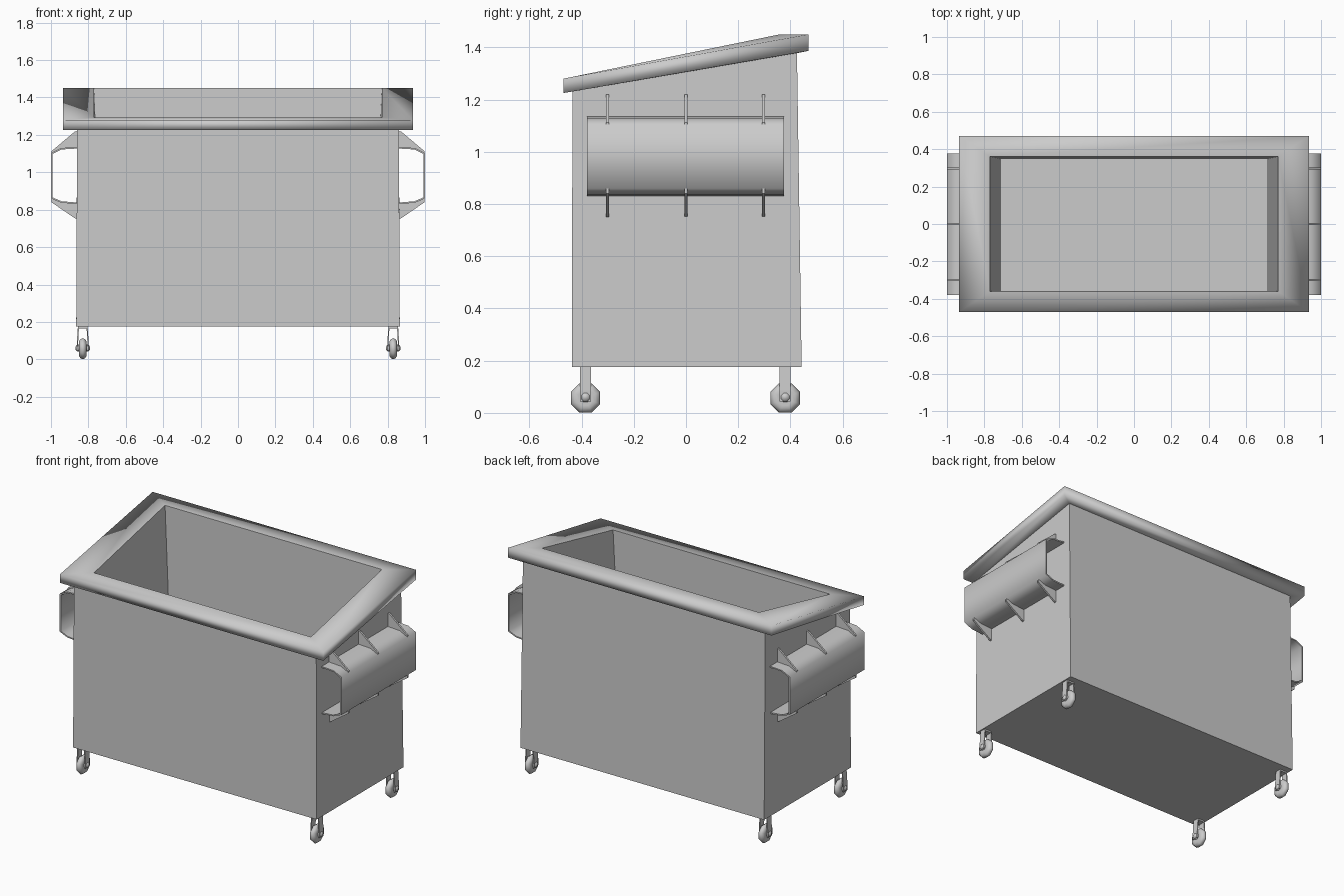
import bpy, bmesh, math
from mathutils import Matrix

if "Cube" in bpy.data.objects:
    bpy.data.objects.remove(bpy.data.objects["Cube"])


def make(name, bm, smooth=None):
    me = bpy.data.meshes.new(name)
    bm.to_mesh(me)
    bm.free()
    ob = bpy.data.objects.new(name, me)
    bpy.context.collection.objects.link(ob)
    if smooth is not None:
        bpy.ops.object.select_all(action='DESELECT')
        ob.select_set(True)
        bpy.context.view_layer.objects.active = ob
        bpy.ops.object.shade_smooth_by_angle(angle=math.radians(smooth))
    return ob


def ring(x, y0, z0, y1, z1):
    """Rectangle, counter-clockwise from above, with front and back heights."""
    return [(-x, y0, z0), (x, y0, z0), (x, y1, z1), (-x, y1, z1)]


def loft(name, rings, cap_start=False, cap_end=False, smooth=None):
    bm = bmesh.new()
    vs = [[bm.verts.new(p) for p in r] for r in rings]
    for a, b in zip(vs, vs[1:]):
        n = len(a)
        for i in range(n):
            j = (i + 1) % n
            bm.faces.new((a[i], a[j], b[j], b[i]))
    if cap_start:
        bm.faces.new(vs[0][::-1])
    if cap_end:
        bm.faces.new(vs[-1])
    return make(name, bm, smooth)


def prism(name, profile, y0, y1, side=1, smooth=None):
    """Extrude an x-z outline along y."""
    bm = bmesh.new()
    f = bm.faces.new([bm.verts.new((side * x, y0, z)) for x, z in profile])
    r = bmesh.ops.extrude_face_region(bm, geom=[f])
    for v in r['geom']:
        if isinstance(v, bmesh.types.BMVert):
            v.co.y = y1
    bmesh.ops.recalc_face_normals(bm, faces=bm.faces)
    return make(name, bm, smooth)


def lathe(name, profile, centre, sides, smooth=60):
    """Revolve (x, radius) points about an x-parallel axis, flats facing down."""
    cx, cy, cz = centre
    rings = []
    for x, r in profile:
        ang = [2 * math.pi * (i + 0.5) / sides for i in range(sides)]
        rings.append([(cx + x, cy + r * math.cos(a), cz + r * math.sin(a)) for a in ang])
    return loft(name, rings, True, True, smooth)


# Bin body, sloping rim and inner liner
body_top = ring(0.86, -0.435, 1.231, 0.425, 1.378)
inner_top = ring(0.77, -0.36, 1.292, 0.36, 1.45)
loft("bin_body", [ring(0.865, -0.437, 0.175, 0.443, 0.175), body_top], cap_start=True)
loft("rim", [body_top,
             ring(0.935, -0.47, 1.225, 0.47, 1.387),
             ring(0.935, -0.47, 1.28, 0.47, 1.45),
             inner_top], smooth=180)
loft("bin_liner", [inner_top, ring(0.71, -0.357, 0.2, 0.347, 0.2)], cap_end=True)

# Fork sleeves with stiffening ribs
sleeve = [(0.858, 1.135), (0.945, 1.13), (1.0, 1.103), (1.0, 0.86), (0.945, 0.837), (0.858, 0.83),
          (0.858, 0.838), (0.943, 0.845), (0.992, 0.866), (0.992, 1.097), (0.943, 1.122), (0.858, 1.127)]
rib_top = [(0.858, 1.22), (0.872, 1.218), (0.998, 1.112), (0.998, 1.1), (0.945, 1.125), (0.858, 1.13)]
rib_low = [(0.858, 0.75), (0.872, 0.754), (0.998, 0.84), (0.998, 0.862), (0.945, 0.842), (0.858, 0.834)]
for side, label in ((1, "right"), (-1, "left")):
    prism(f"fork_sleeve_{label}", sleeve, -0.38, 0.376, side, smooth=70)
    for y in (-0.3, 0, 0.297):
        prism(f"sleeve_rib_upper_{label}", rib_top, y - 0.006, y + 0.006, side)
        prism(f"sleeve_rib_lower_{label}", rib_low, y - 0.006, y + 0.006, side)

# Casters
tyre = [(-0.02, 0.03), (-0.02, 0.042), (-0.013, 0.055), (0, 0.061),
        (0.013, 0.055), (0.02, 0.042), (0.02, 0.03)]
hub = [(-0.04, 0.006), (-0.036, 0.012), (-0.03, 0.02), (0.03, 0.02), (0.036, 0.012), (0.04, 0.006)]
leg = [(0.02, 0.176), (0.026, 0.176), (0.032, 0.085), (0.032, 0.043), (0.025, 0.043), (0.025, 0.085)]
for cx in (-0.83, 0.83):
    for cy in (-0.385, 0.38):
        lathe("caster_wheel", tyre, (cx, cy, 0.057), 8)
        lathe("caster_hub", hub, (cx, cy, 0.06), 8)
        for s in (-1, 1):
            ob = prism("caster_fork_leg", leg, cy - 0.021, cy + 0.021, s)
            ob.data.transform(Matrix.Translation((cx, 0, 0)))
        plate = [(-0.026, 0.165), (0.026, 0.165), (0.026, 0.177), (-0.026, 0.177)]
        ob = prism("caster_plate", plate, cy - 0.021, cy + 0.021)
        ob.data.transform(Matrix.Translation((cx, 0, 0)))
